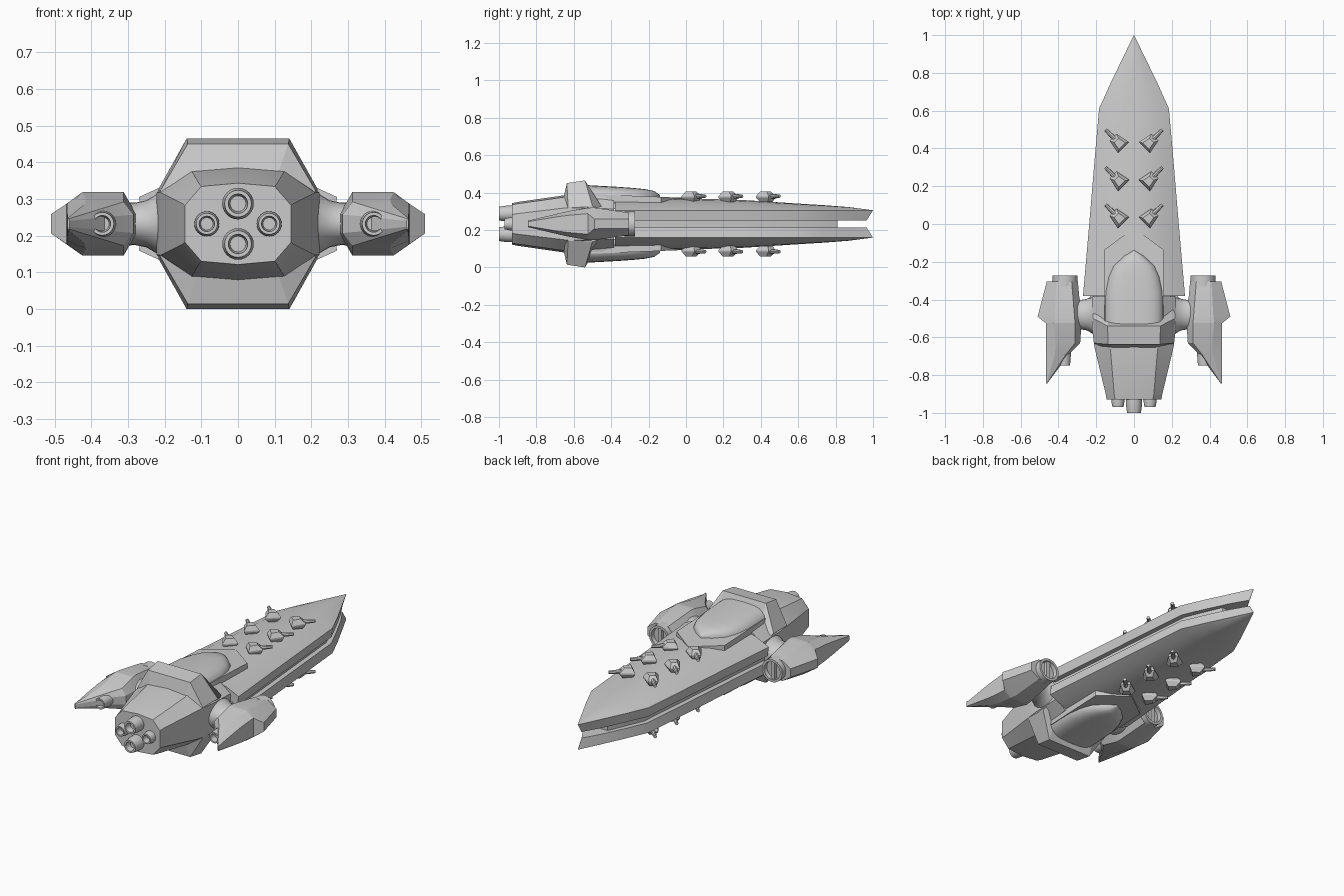
import bpy, bmesh
from math import sin, cos, pi, radians
from mathutils import Matrix, Vector

if "Cube" in bpy.data.objects:
    bpy.data.objects.remove(bpy.data.objects["Cube"])

ZC = 0.2325  # ship is symmetric about this height; parts are modelled around it


def loft(name, rings, mirror="", angle=25, matrix=None, caps=True):
    """Skin a list of equal-length closed rings; mirror across listed axes."""
    bm = bmesh.new()
    vs = [[bm.verts.new(p) for p in r] for r in rings]
    n = len(rings[0])
    for a, b in zip(vs, vs[1:]):
        for i in range(n):
            j = (i + 1) % n
            bm.faces.new((a[i], a[j], b[j], b[i]))
    if caps:
        bm.faces.new(vs[0])
        bm.faces.new(vs[-1])
    bmesh.ops.remove_doubles(bm, verts=bm.verts, dist=0.0002)
    bmesh.ops.recalc_face_normals(bm, faces=bm.faces)
    if matrix:
        bm.transform(matrix)
    me = bpy.data.meshes.new(name)
    bm.to_mesh(me)
    bm.free()
    ob = bpy.data.objects.new(name, me)
    ob.location.z = ZC
    bpy.context.collection.objects.link(ob)
    bpy.ops.object.select_all(action='DESELECT')
    bpy.context.view_layer.objects.active = ob
    ob.select_set(True)
    bpy.ops.object.shade_smooth_by_angle(angle=radians(angle))
    if mirror:
        m = ob.modifiers.new("mirror", 'MIRROR')
        m.use_axis = ("x" in mirror, False, "z" in mirror)
        m.use_mirror_merge = False
    return ob


def both_x(half, y):
    """Half section (x, z) from centre outwards -> full ring at y."""
    left = [(-x, y, z) for x, z in reversed(half) if x > 0]
    return [(x, y, z) for x, z in half] + left


def quad_ring(quarter):
    """Quarter of points (x, y, z) from top to side -> full ring in x and z."""
    q = quarter
    low = [(x, y, -z) for x, y, z in reversed(q)]
    right = q + low
    return right + [(-x, y, z) for x, y, z in reversed(right) if x > 0]


def nozzle(name, x, z, r, y0, y1, mirror):
    prof = [(r, y0), (r, y0 + (y1 - y0) * .45), (r * .85, y1), (r * .62, y1),
            (r * .5, y1 + .035)]
    rings = [[(x + q * cos(2 * pi * i / 24), y, z + q * sin(2 * pi * i / 24))
              for i in range(24)] for q, y in prof]
    return loft(name, rings, mirror)


# hull plates: long pointed decks above and below the gap
rings = []
for y, w, top in [(-.38, .27, .14), (0, .237, .137), (.3, .212, .128), (.61, .185, .108),
                  (.74, .127, .1), (.87, .064, .09), (1, .0005, .073)]:
    d = top - .073
    half = [(0, top), (w * .35, .073 + d * .9), (w * .7, .073 + d * .55), (w, .073)]
    ring = both_x(half, y)
    yb = min(y, .965)
    wb = max(w - .008, .0004)
    ring[4:4] = [(wb, yb, .018), (-wb, yb, .018)]
    rings.append(ring)
loft("hull_deck", rings, "z", 30)

# recessed core between the two decks
loft("hull_core", [[(w, y, .03), (w, y, -.03), (-w, y, -.03), (-w, y, .03)]
                   for y, w in [(-.4, .235), (.6, .15), (.81, .06)]])

# faceted engine block
loft("engine_block", [quad_ring([(0, y, t), (a, y, b), (c, y, d)]) for y, t, a, b, c, d in [
    (-.93, .111, .1, .102, .145, .05),
    (-.90, .117, .105, .108, .15, .055),
    (-.65, .153, .126, .143, .21, .085),
    (-.55, .155, .15, .145, .222, .085),
    (-.385, .145, .16, .125, .222, .08)]], angle=15)

# flared collar around the block
loft("collar", [quad_ring([(a, y1, b), (c, y2, d)]) for a, y1, b, c, y2, d in [
    (.11, -.655, .14, .19, -.65, .07),
    (.137, -.637, .218, .212, -.63, .09),
    (.14, -.54, .2325, .217, -.5, .095),
    (.135, -.505, .15, .217, -.44, .075)]], angle=10)

# pointed base plate and smooth domed canopy, top and bottom
plate = [(.155, -.52), (.155, -.135), (0, -.02), (-.155, -.135), (-.155, -.52)]
loft("canopy_base", [[(x, y, .08) for x, y in plate],
                     [(x, y, .139 - y * .04) for x, y in plate]], "z", 10)
rings = []
for y, w, t in [(-.54, .158, .208), (-.45, .158, .203), (-.36, .155, .198),
                (-.28, .138, .192), (-.22, .11, .186), (-.17, .055, .176), (-.14, .004, .155)]:
    rings.append([(w * (1 if c > 0 else -1) * abs(c) ** .6, y, .12 + (t - .12) * s ** .75)
                  for c, s in [(cos(pi * i / 12), max(0, sin(pi * i / 12)))
                               for i in range(13)]])
loft("canopy", rings, "z", 40)

# flared arms out to the side pods
loft("pod_arm", [[(x, -.48 + ry * cos(2 * pi * i / 24), rz * sin(2 * pi * i / 24))
                  for i in range(24)]
                 for x, ry, rz in [(.19, .125, .105), (.22, .1, .082), (.25, .083, .064),
                                   (.28, .078, .058), (.33, .085, .06)]], "x", 40)

# side pods with a trailing outer spike
rings = []
for y, xi, zi, x1, z1, x2, z2, xo, zo in [
        (-.305, .297, .025, .33, .06, .41, .06, .462, .025),
        (-.49, .28, .028, .315, .087, .42, .087, .51, .026),
        (-.525, .278, .028, .312, .087, .425, .086, .467, .055),
        (-.63, .285, .025, .312, .06, .415, .068, .466, .046),
        (-.69, .345, .02, .36, .045, .418, .054, .466, .038),
        (-.845, .46, .008, .461, .014, .463, .017, .465, .012)]:
    up = [(xi, y, zi), (x1, y, z1), (x2, y, z2), (xo, y, zo)]
    rings.append(up + [(x, yy, -z) for x, yy, z in reversed(up)])
loft("side_pod", rings, "x", 10)
nozzle("pod_nozzle", .37, 0, .037, -.62, -.75, "x")

# pod intake: open drum with a central bar
rings = [[(.365 + r * cos(2 * pi * i / 24), y, r * sin(2 * pi * i / 24)) for i in range(24)]
         for r, y in [(.066, -.33), (.066, -.273), (.052, -.273), (.05, -.297)]]
loft("pod_intake", rings, "x")
loft("intake_bar", [[(.365 + x, y, z) for x, z in
                     [(-.012, -.055), (.012, -.055), (.012, .055), (-.012, .055)]]
                    for y in (-.31, -.28)], "x")

# main engine nozzles
nozzle("main_nozzle", 0, .055, .043, -.92, -1, "z")
nozzle("side_nozzle", .085, 0, .034, -.92, -.97, "x")

# gun turrets: three per side on both decks, aimed outward
for k, y in enumerate((.035, .232, .432)):
    m = Matrix.Translation((.083, y, .118)) @ Matrix.Rotation(radians(-45), 4, 'Z')
    body = []
    for z, wr, wf, yr, yf in [(0, .022, .018, -.028, .025), (.022, .042, .026, -.04, .04),
                              (.03, .042, .026, -.04, .04), (.055, .024, .016, -.028, .014)]:
        body.append([(-wr, yr, z), (wr, yr, z), (wf, yf, z), (-wf, yf, z)])
    loft(f"turret_{k}", body, "xz", 5, m)
    loft(f"turret_barrel_{k}", [[(r * cos(pi * i / 4), yy, .03 + r * sin(pi * i / 4))
                                 for i in range(8)]
                                for r, yy in [(.013, .02), (.011, .07), (.009, .096)]],
         "xz", 30, m)
